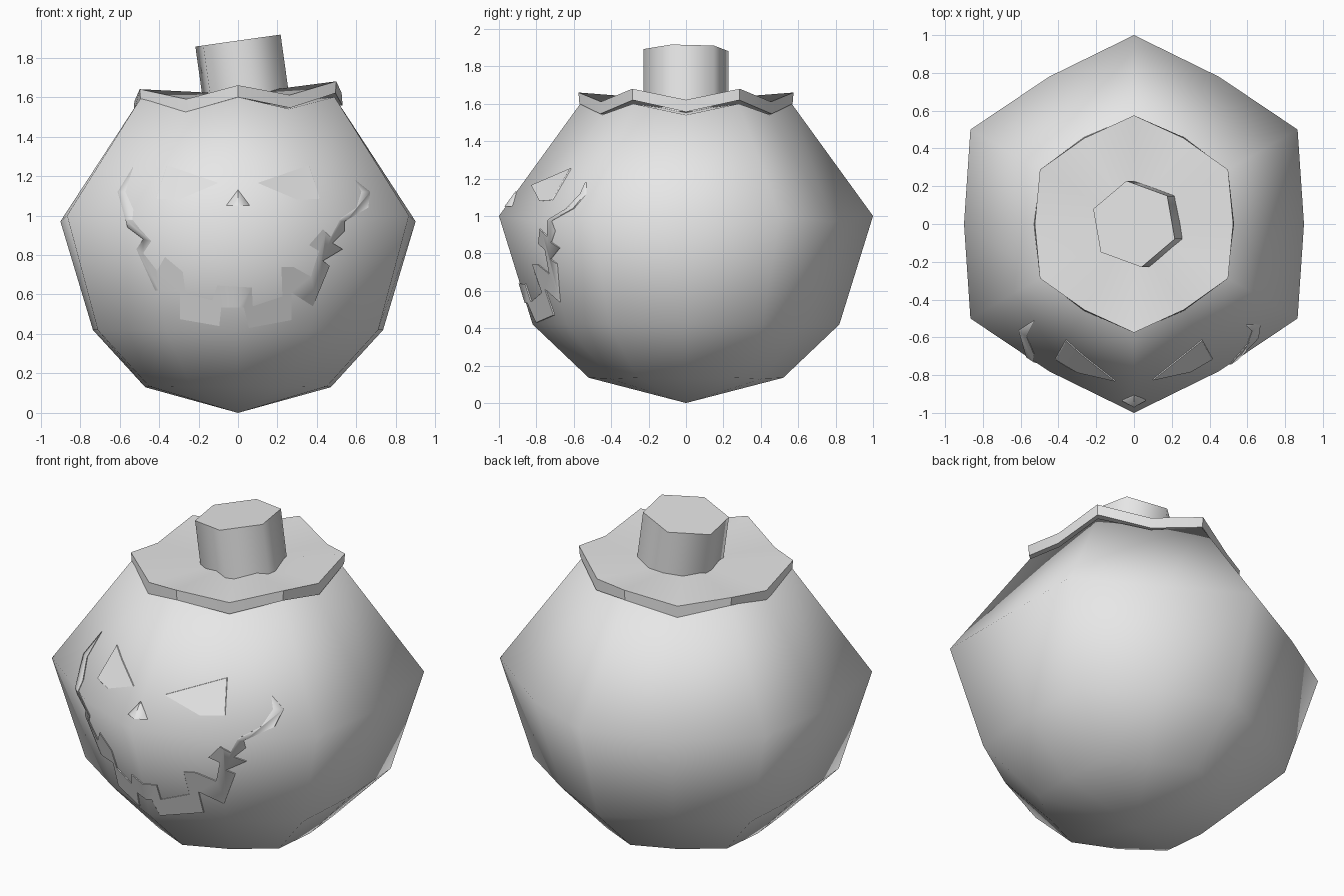
import bpy
import bmesh
from math import sin, cos, radians
from mathutils import Matrix, Vector

default_cube = bpy.data.objects.get("Cube")
if default_cube:
    bpy.data.objects.remove(default_cube, do_unlink=True)

# One plain grey for every part
grey = bpy.data.materials.new("plain grey")
grey.use_nodes = True
GREY = (0.8, 0.8, 0.8, 1)
grey.diffuse_color = GREY
grey.node_tree.nodes["Principled BSDF"].inputs["Base Color"].default_value = GREY


def add_object(name, bm):
    """Turn a bmesh into a named object in the scene."""
    bmesh.ops.recalc_face_normals(bm, faces=bm.faces)
    mesh = bpy.data.meshes.new(name)
    bm.to_mesh(mesh)
    bm.free()
    mesh.materials.append(grey)
    obj = bpy.data.objects.new(name, mesh)
    bpy.context.collection.objects.link(obj)
    return obj


def select_only(obj):
    bpy.ops.object.select_all(action="DESELECT")
    obj.select_set(True)
    bpy.context.view_layer.objects.active = obj


def smooth(obj, degrees):
    select_only(obj)
    bpy.ops.object.shade_smooth_by_angle(angle=radians(degrees))


def lobed_solid(name, bottom_z, rings, top_z):
    """Six-lobed solid; each ring is corner radius, corner z, middle radius, middle z."""
    bm = bmesh.new()
    loops = []
    for corner_r, corner_z, middle_r, middle_z in rings:
        loop = []
        for i in range(12):
            a = radians(30 * i - 90)
            r, z = (middle_r, middle_z) if i % 2 else (corner_r, corner_z)
            loop.append(bm.verts.new((r * cos(a), r * sin(a), z)))
        loops.append(loop)
    low = bm.verts.new((0, 0, bottom_z))
    high = bm.verts.new((0, 0, top_z))
    for i in range(12):
        j = (i + 1) % 12
        bm.faces.new((low, loops[0][j], loops[0][i]))
        bm.faces.new((high, loops[-1][i], loops[-1][j]))
        for a, b in zip(loops, loops[1:]):
            bm.faces.new((a[i], a[j], b[j], b[i]))
    return add_object(name, bm)


# Body
BODY_RINGS = [
    (0.52, 0.135, 0.47, 0.13),
    (0.82, 0.42, 0.735, 0.42),
    (1.0, 1.0, 0.9, 0.97),
    (0.565, 1.6, 0.52, 1.54),
]
body = lobed_solid("body", 0, BODY_RINGS, 1.56)
smooth(body, 180)

# Lid with a wavy rim, slightly tipped
lid = lobed_solid("lid", 1.56, [(0.57, 1.6, 0.53, 1.535), (0.575, 1.66, 0.525, 1.6)], 1.615)
for v in lid.data.vertices:
    v.co.z += 0.04 * v.co.x
smooth(lid, 40)

# Leaning six-sided stem
bm = bmesh.new()
bmesh.ops.create_cone(bm, cap_ends=True, segments=6, radius1=0.232, radius2=0.232, depth=0.36)
bmesh.ops.rotate(bm, verts=bm.verts, cent=(0, 0, 0), matrix=Matrix.Rotation(radians(10), 3, "Z"))
bmesh.ops.rotate(bm, verts=bm.verts, cent=(0, 0, 0), matrix=Matrix.Rotation(radians(-8), 3, "Y"))
bmesh.ops.translate(bm, verts=bm.verts, vec=(0.025, 0, 1.708))
stem = add_object("stem", bm)
smooth(stem, 65)

# Slightly larger copy of the body, used to shape the thin face plates
shell = lobed_solid("plate_shell", 0, BODY_RINGS, 1.56)
shell.hide_render = True
centre = Vector((0, 0, 0.95))
for v in shell.data.vertices:
    v.co = centre + (v.co - centre) * 1.007


def face_plate(name, outline):
    """Thin plate following the front of the body, cut to an x-z outline."""
    bm = bmesh.new()
    face = bm.faces.new([bm.verts.new((x, -1.3, z)) for x, z in outline])
    grown = bmesh.ops.extrude_face_region(bm, geom=[face])
    moved = [g for g in grown["geom"] if isinstance(g, bmesh.types.BMVert)]
    bmesh.ops.translate(bm, verts=moved, vec=(0, 1, 0))
    obj = add_object(name, bm)
    select_only(obj)
    for operation, target in (("INTERSECT", shell), ("DIFFERENCE", body)):
        mod = obj.modifiers.new(operation.lower(), "BOOLEAN")
        mod.operation = operation
        mod.solver = "EXACT"
        mod.object = target
        bpy.ops.object.modifier_apply(modifier=mod.name)
    smooth(obj, 60)


# Eyes
eye = [(0.36, 1.255), (0.10, 1.165), (0.30, 1.08), (0.415, 1.085)]
face_plate("left_eye", eye)
face_plate("right_eye", [(-x, z) for x, z in eye])

# Nose
face_plate("nose", [(0, 1.13), (0.06, 1.05), (-0.06, 1.05)])

# Jagged grin: upper edge from right to left, then the lower edge back
grin_upper = [
    (-0.53, 1.25), (-0.57, 1.12), (-0.53, 1.03), (-0.535, 0.98), (-0.50, 0.935),
    (-0.44, 0.87), (-0.48, 0.81), (-0.41, 0.72), (-0.37, 0.79), (-0.28, 0.715),
    (-0.265, 0.605), (-0.13, 0.57), (-0.105, 0.645), (0.07, 0.635), (0.075, 0.54),
    (0.225, 0.59), (0.22, 0.74), (0.28, 0.74), (0.37, 0.69), (0.41, 0.82),
    (0.36, 0.85), (0.43, 0.93), (0.47, 0.89), (0.52, 0.985), (0.60, 1.04),
    (0.625, 1.12), (0.595, 1.18),
]
grin_lower = [
    (0.67, 1.12), (0.66, 1.04), (0.54, 0.97), (0.54, 0.92), (0.48, 0.86),
    (0.53, 0.83), (0.43, 0.77), (0.465, 0.745), (0.38, 0.54), (0.27, 0.61),
    (0.27, 0.47), (0.055, 0.43), (0.03, 0.535), (-0.085, 0.535), (-0.095, 0.44),
    (-0.295, 0.475), (-0.295, 0.625), (-0.42, 0.62), (-0.515, 0.83), (-0.48, 0.88),
    (-0.56, 0.94), (-0.61, 1.12),
]
face_plate("grin", grin_upper + grin_lower)

# The helper shell is no longer needed
bpy.data.objects.remove(shell, do_unlink=True)
